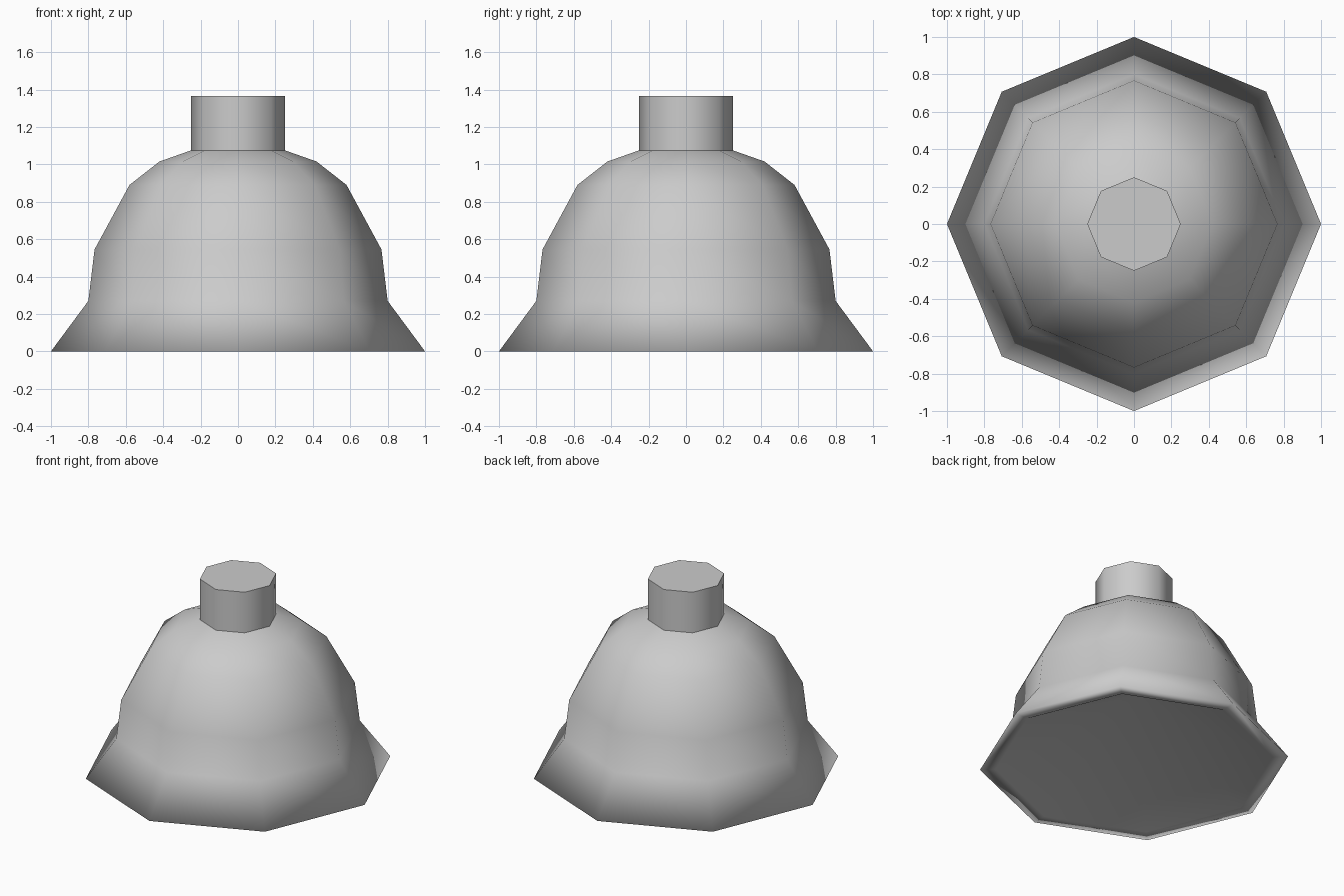
import bpy, bmesh, math

if "Cube" in bpy.data.objects:
    bpy.data.objects.remove(bpy.data.objects["Cube"])

SIDES = 8

grey = bpy.data.materials.new("light_grey")
grey.diffuse_color = (0.6, 0.6, 0.6, 1)
grey.use_nodes = True
grey.node_tree.nodes["Principled BSDF"].inputs["Base Color"].default_value = grey.diffuse_color


def lathe(name, profile, smooth_angle):
    """Spin a (radius, height) profile; a start radius of 0 is a pole, else a flat cap."""
    bm = bmesh.new()
    rings = []
    for r, z in profile:
        if r == 0:
            rings.append([bm.verts.new((0, 0, z))] * SIDES)
        else:
            rings.append([bm.verts.new((r * math.cos(math.tau * i / SIDES),
                                        r * math.sin(math.tau * i / SIDES), z))
                          for i in range(SIDES)])
    for a, b in zip(rings, rings[1:]):
        for i in range(SIDES):
            j = (i + 1) % SIDES
            bm.faces.new(list(dict.fromkeys((a[j], a[i], b[i], b[j]))))
    if profile[0][0] > 0:
        bm.faces.new(rings[0])
    # Outward normals follow the direction of the profile
    if profile[0][1] < profile[-1][1]:
        bmesh.ops.reverse_faces(bm, faces=bm.faces)
    mesh = bpy.data.meshes.new(name)
    bm.to_mesh(mesh)
    bm.free()
    mesh.materials.append(grey)
    obj = bpy.data.objects.new(name, mesh)
    bpy.context.collection.objects.link(obj)
    bpy.ops.object.select_all(action='DESELECT')
    obj.select_set(True)
    bpy.context.view_layer.objects.active = obj
    bpy.ops.object.shade_smooth_by_angle(angle=math.radians(smooth_angle))
    return obj


# Bell: conical hollow underneath, flat rim, flared skirt, rounded crown
lathe("bell_body", [(0, 0.5), (0.9, 0), (1.0, 0), (0.8, 0.27), (0.767, 0.545),
                    (0.58, 0.89), (0.42, 1.015), (0.25, 1.075)], 180)

# Octagonal knob on the crown
lathe("top_knob", [(0.25, 1.365), (0.25, 1.075)], 60)
